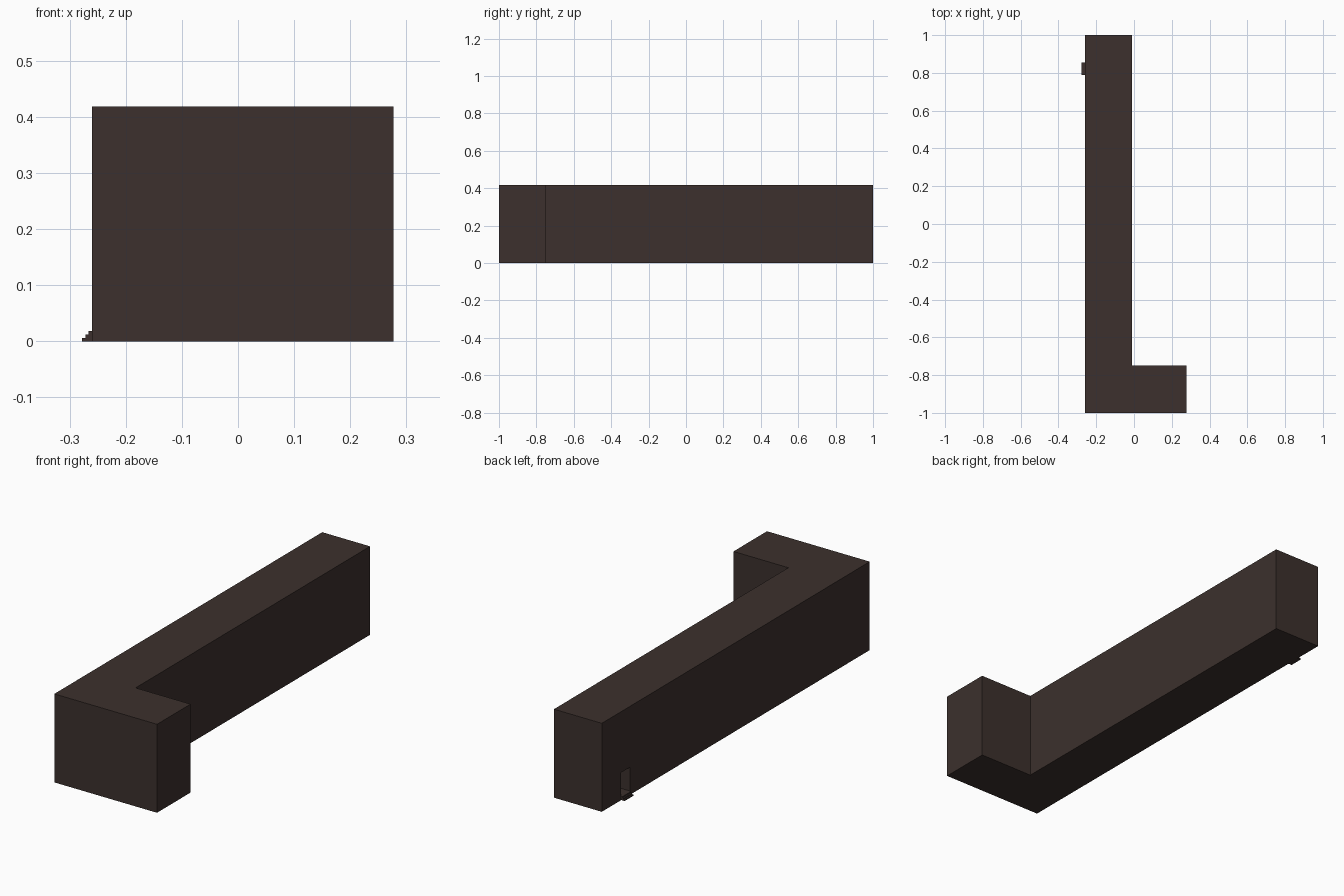
import bpy, bmesh

if "Cube" in bpy.data.objects:
    bpy.data.objects.remove(bpy.data.objects["Cube"])

mat = bpy.data.materials.new("dark_brown")
mat.diffuse_color = (0.045, 0.03, 0.026, 1)
mat.use_nodes = True
mat.node_tree.nodes["Principled BSDF"].inputs["Base Color"].default_value = mat.diffuse_color

def prism(name, pts, axis, lo, hi):
    """Extrude a 2D profile: axis 'z' uses (x, y) points, axis 'y' uses (x, z) points."""
    place = (lambda a, b, d: (a, b, d)) if axis == "z" else (lambda a, b, d: (a, d, b))
    bm = bmesh.new()
    base = bm.faces.new([bm.verts.new(place(a, b, lo)) for a, b in pts])
    ext = bmesh.ops.extrude_face_region(bm, geom=[base])
    offset = place(0, 0, hi - lo)
    bmesh.ops.translate(bm, vec=offset, verts=[v for v in ext["geom"] if isinstance(v, bmesh.types.BMVert)])
    bmesh.ops.recalc_face_normals(bm, faces=bm.faces)
    me = bpy.data.meshes.new(name)
    bm.to_mesh(me)
    bm.free()
    me.materials.append(mat)
    ob = bpy.data.objects.new(name, me)
    bpy.context.collection.objects.link(ob)
    return ob

LEFT, RIGHT, INNER = -0.26, 0.277, -0.01
DOOR_Y = (0.79, 0.855)
STEP = 0.006

# L-shaped building block
walls = prism("building_walls", [(LEFT, -1), (RIGHT, -1), (RIGHT, -0.75), (INNER, -0.75),
                                 (INNER, 1), (LEFT, 1)], "z", 0, 0.418)

# recessed doorway on the left wall
cutter = prism("doorway_cutter", [(LEFT - 0.05, 3 * STEP), (LEFT + 0.05, 3 * STEP),
                                  (LEFT + 0.05, 0.13), (LEFT - 0.05, 0.13)], "y", *DOOR_Y)
cutter.hide_render = True
cutter.hide_viewport = True
mod = walls.modifiers.new("doorway", "BOOLEAN")
mod.operation = "DIFFERENCE"
mod.solver = "EXACT"
mod.object = cutter

# three steps up to the doorway
profile = [(LEFT, 0)]
for i in range(3):
    x = LEFT - (3 - i) * STEP
    profile += [(x, i * STEP), (x, (i + 1) * STEP)]
profile.append((LEFT, 3 * STEP))
prism("entrance_steps", profile, "y", *DOOR_Y)
